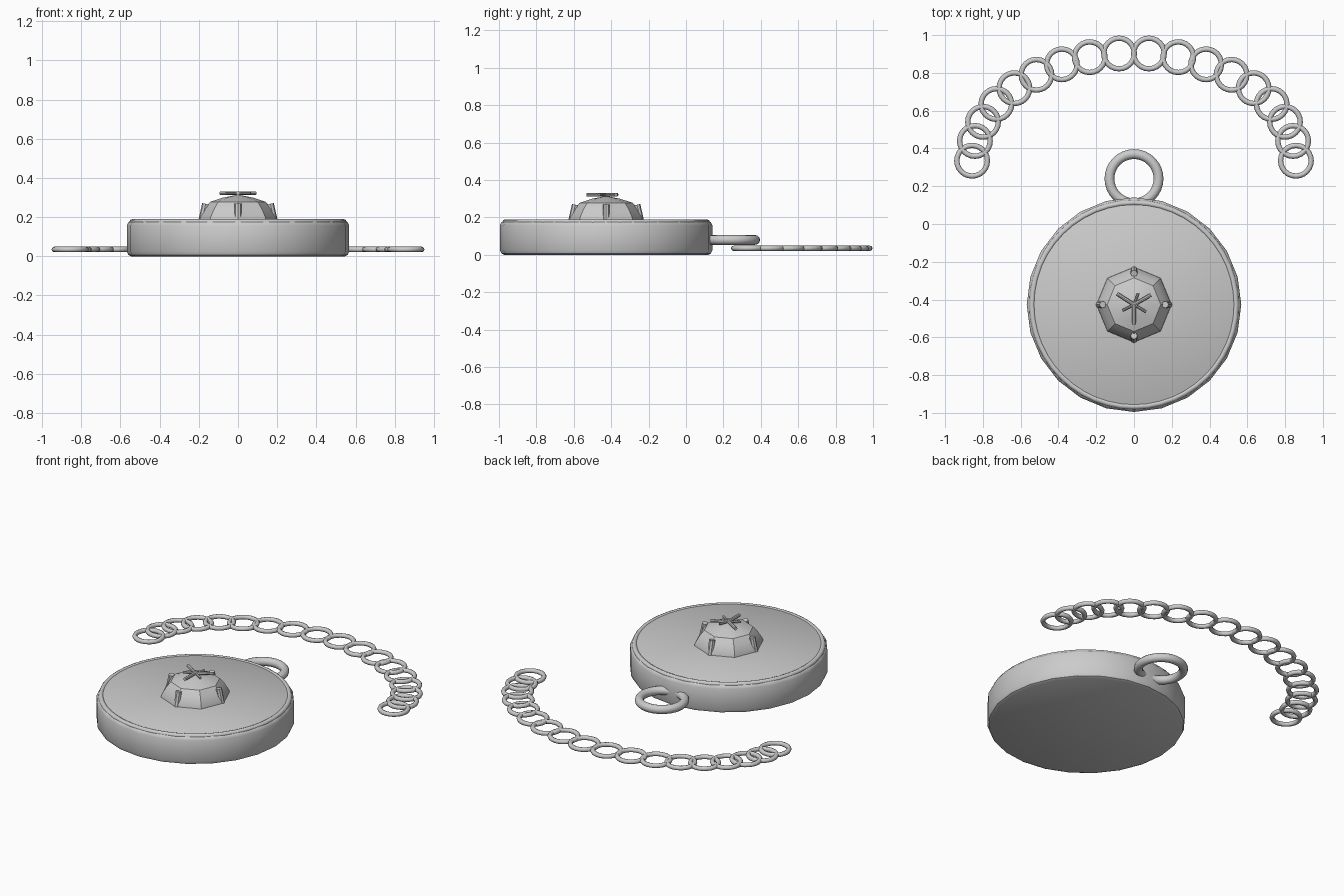
import bpy
from math import sin, cos, pi, radians
from mathutils import Vector

cube = bpy.data.objects.get("Cube")
if cube:
    bpy.data.objects.remove(cube, do_unlink=True)

metal = bpy.data.materials.new("plain grey")
metal.use_nodes = True
GREY = (0.6, 0.6, 0.6, 1)
metal.diffuse_color = GREY
metal.node_tree.nodes["Principled BSDF"].inputs["Base Color"].default_value = GREY

CENTRE = Vector((0, -0.427, 0))


def finish(name, angle=35):
    ob = bpy.context.object
    ob.name = name
    ob.data.materials.append(metal)
    bpy.ops.object.shade_smooth_by_angle(angle=radians(angle))
    return ob


def ring(name, loc, major, minor, segs, sides):
    bpy.ops.mesh.primitive_torus_add(location=loc, major_radius=major, minor_radius=minor,
                                     major_segments=segs, minor_segments=sides)
    return finish(name, 60)


def lathe(name, profile, sides, angle):
    """Revolve (radius, z) points about the pendant centre and cap both ends."""
    verts = [(r * cos(2 * pi * k / sides), r * sin(2 * pi * k / sides), z)
             for r, z in profile for k in range(sides)]
    faces = [(i * sides + k, i * sides + (k + 1) % sides,
              (i + 1) * sides + (k + 1) % sides, (i + 1) * sides + k)
             for i in range(len(profile) - 1) for k in range(sides)]
    last = (len(profile) - 1) * sides
    faces += [tuple(reversed(range(sides))), tuple(range(last, last + sides))]
    mesh = bpy.data.meshes.new(name)
    mesh.from_pydata(verts, [], faces)
    ob = bpy.data.objects.new(name, mesh)
    ob.location = CENTRE
    bpy.context.collection.objects.link(ob)
    bpy.ops.object.select_all(action='DESELECT')
    ob.select_set(True)
    bpy.context.view_layer.objects.active = ob
    return finish(name, angle)


def rod(name, start, end, radius, sides=8):
    a, b = Vector(start) + CENTRE, Vector(end) + CENTRE
    bpy.ops.mesh.primitive_cylinder_add(vertices=sides, radius=radius,
                                        depth=(b - a).length, location=(a + b) / 2)
    bpy.context.object.rotation_euler = (b - a).to_track_quat('Z', 'Y').to_euler()
    return finish(name)


# Pendant body with bevelled edges and a raised rim
lathe("pendant_disc", [(0.545, 0), (0.56, 0.007), (0.568, 0.025), (0.568, 0.157),
                       (0.56, 0.174), (0.54, 0.185)], 24, 40)
ring("pendant_rim", CENTRE + Vector((0, 0, 0.175)), 0.54, 0.015, 48, 8)

# Eight-sided domed stone
lathe("stone", [(0.2, 0.18), (0.197, 0.2), (0.17, 0.245), (0.142, 0.278),
                (0.075, 0.3), (0.015, 0.312)], 8, 30)

# Four prongs leaning against the stone
for k in range(4):
    c, s = cos(k * pi / 2), sin(k * pi / 2)
    rod(f"prong_{k + 1}", (0.185 * c, 0.185 * s, 0.18), (0.165 * c, 0.165 * s, 0.268), 0.018)

# Star mark: three long and three short rods
for k, tip in enumerate([(0.09, 0.052), (-0.09, 0.058), (0, -0.105),
                         (0.022, 0.06), (-0.062, -0.032), (0.064, -0.038)]):
    rod(f"star_arm_{k + 1}", (0, 0, 0.322), (*tip, 0.322), 0.01 if k < 3 else 0.007)

# Hanging loop
ring("hanging_loop", (0, 0.24, 0.08), 0.13, 0.026, 32, 12)

# Chain links along half an ellipse
LINKS = 18
for k in range(LINKS):
    t = pi * k / (LINKS - 1)
    ring(f"chain_link_{k + 1}", (0.857 * cos(t), 0.335 + 0.57 * sin(t), 0.035),
         0.081, 0.014, 24, 8)
